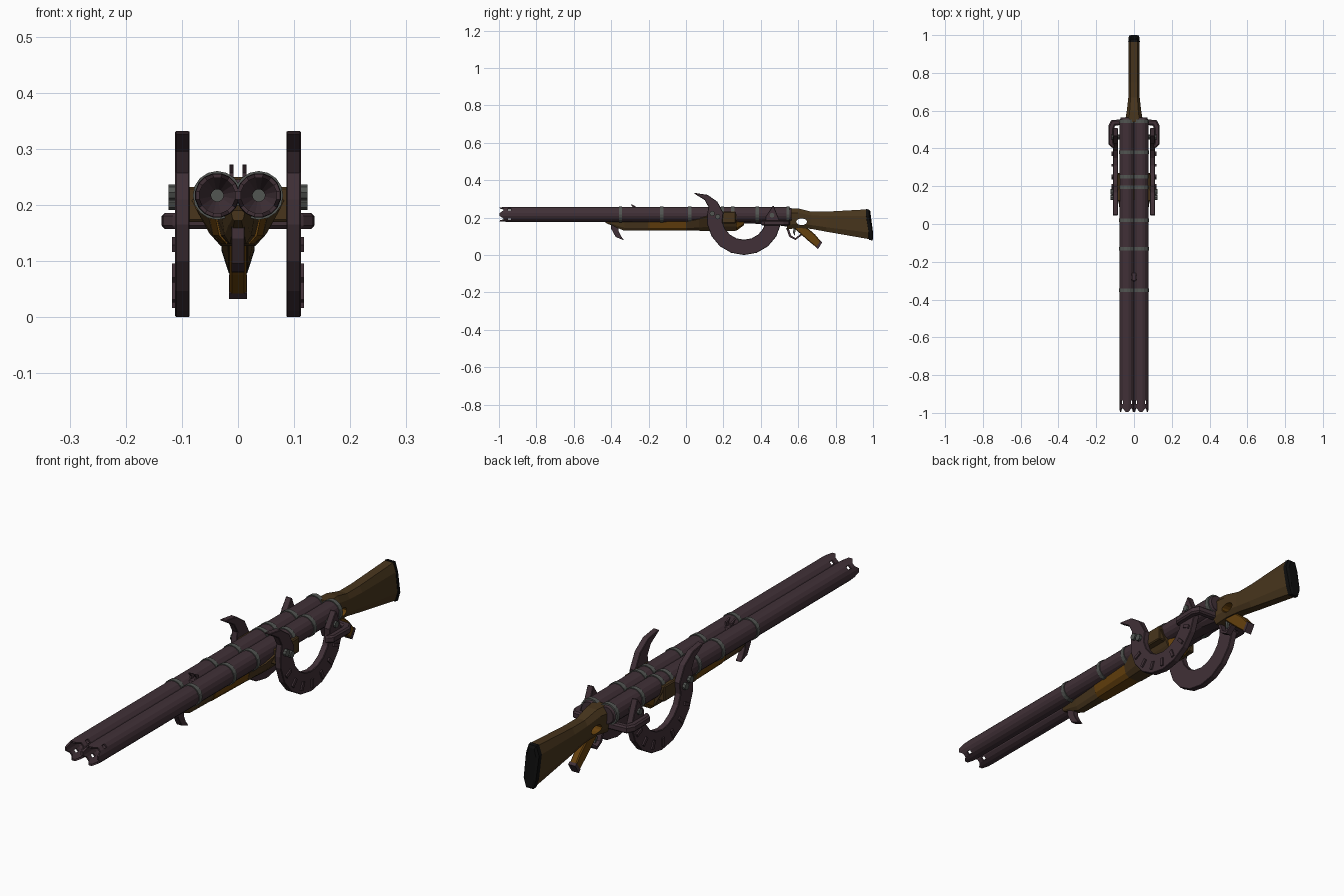
import bpy, bmesh
from math import sin, cos, pi, radians
from mathutils import Matrix

cube = bpy.data.objects.get("Cube")
if cube:
    bpy.data.objects.remove(cube, do_unlink=True)


def material(name, rgb):
    m = bpy.data.materials.new(name)
    m.use_nodes = True
    m.diffuse_color = (*rgb, 1)
    bsdf = next(n for n in m.node_tree.nodes if n.type == 'BSDF_PRINCIPLED')
    bsdf.inputs["Base Color"].default_value = (*rgb, 1)
    return m


PLUM = material("plum metal", (.052, .03, .038))
GREY = material("grey steel", (.085, .092, .085))
BROWN = material("dark walnut", (.065, .036, .012))
ORANGE = material("amber wood", (.13, .052, .004))
BLACK = material("black rubber", (.004, .004, .004))


def finish(name, bm, mat, bevel=0):
    bmesh.ops.recalc_face_normals(bm, faces=bm.faces)
    me = bpy.data.meshes.new(name)
    bm.to_mesh(me)
    bm.free()
    me.materials.append(mat)
    ob = bpy.data.objects.new(name, me)
    bpy.context.collection.objects.link(ob)
    if bevel:
        mod = ob.modifiers.new("bevel", 'BEVEL')
        mod.width, mod.segments, mod.limit_method = bevel, 1, 'ANGLE'
        mod.angle_limit = radians(60)
    return ob


def skin(bm, rings, caps=True):
    """Join closed rings of points with quads."""
    rows = [[bm.verts.new(p) for p in ring] for ring in rings]
    n = len(rows[0])
    for a, b in zip(rows, rows[1:]):
        for i in range(n):
            bm.faces.new((a[i], a[(i + 1) % n], b[(i + 1) % n], b[i]))
    if caps:
        bm.faces.new(rows[0])
        bm.faces.new(rows[-1])


def loft(name, sections, mat):
    """Sections along y: y, top half width, bottom half width, top z, bottom z, tilt."""
    rings = []
    for y, w, wb, zt, zb, tilt in sections:
        c = .22 * (zt - zb)
        half = [(w * .6, y, zt), (w, y, zt - c),
                (wb, y + tilt, zb + c), (wb * .6, y + tilt, zb)]
        rings.append(half + [(-x, q, z) for x, q, z in reversed(half)])
    bm = bmesh.new()
    skin(bm, rings)
    return finish(name, bm, mat)


def strip(name, a, b, lo, hi, mat, axis="x", bevel=0):
    """Band between two edge paths, given thickness along one axis."""
    def place(p, h):
        return (h, *p) if axis == "x" else (*p, h)
    bm = bmesh.new()
    skin(bm, [[place(p, lo), place(q, lo), place(q, hi), place(p, hi)]
              for p, q in zip(a, b)])
    return finish(name, bm, mat, bevel)


def cylinder(name, pos, r, depth, mat, axis, sides=16, scale_z=1):
    bm = bmesh.new()
    bmesh.ops.create_cone(bm, cap_ends=True, segments=sides, radius1=r, radius2=r, depth=depth)
    turn = Matrix.Rotation(pi / 2, 4, 'Y' if axis == "x" else 'X')
    bm.transform(Matrix.Translation(pos) @ Matrix.Diagonal((1, 1, scale_z, 1)) @ turn)
    return finish(name, bm, mat)


BARREL_X, BARREL_Z, SIDES = .037, .217, 16


def barrel_ring(x, y, r, notch=0):
    pts = []
    for i in range(SIDES):
        t = (i - .5) * 2 * pi / SIDES
        pts.append((x + r * cos(t), y + notch * (1 - cos(4 * t)), BARREL_Z + r * sin(t)))
    return pts


def barrel(side, x):
    # Crowned tube with four diagonal muzzle ports
    bm = bmesh.new()
    stations = [(-1, .039, .014), (-.953, .04, 0), (-.935, .04, 0), (.55, .04, 0), (.565, .03, 0)]
    skin(bm, [barrel_ring(x, *s) for s in stations], caps=False)
    bm.faces.ensure_lookup_table()
    ports = [bm.faces[SIDES + i] for i in (2, 6, 10, 14)]
    bmesh.ops.delete(bm, geom=ports, context='FACES')
    ob = finish(side + "_barrel", bm, PLUM)
    mod = ob.modifiers.new("wall", 'SOLIDIFY')
    mod.thickness, mod.offset = .007, -1
    # Funnel inside the bore and closed breech
    bm = bmesh.new()
    skin(bm, [barrel_ring(x, -.92, .034), barrel_ring(x, -.87, .011), barrel_ring(x, -.8, .011)], False)
    finish(side + "_bore", bm, PLUM)
    cylinder(side + "_breech", (x, .5, BARREL_Z), .034, .13, PLUM, "y")
    for k, y in enumerate((-.35, -.13, .02, .195, .25, .38, .545)):
        cylinder(f"{side}_band_{k}", (x, y, BARREL_Z), .0435, .018, GREY, "y")


barrel("left", BARREL_X)
barrel("right", -BARREL_X)

# Wooden fore-end, receiver and metal action
loft("fore_end_tip", [(-.43, .012, .01, .19, .172, 0), (-.38, .02, .018, .2, .15, 0),
                      (-.33, .03, .024, .2, .13, 0), (-.2, .04, .03, .2, .13, 0)], BROWN)
loft("fore_end_grip", [(-.2, .042, .034, .2, .13, 0), (0, .052, .044, .2, .13, 0)], ORANGE)
loft("receiver", [(0, .052, .044, .19, .13, 0), (.07, .075, .05, .21, .13, 0),
                  (.13, .084, .052, .235, .127, 0), (.27, .084, .052, .235, .13, 0)], BROWN)
loft("receiver_tail", [(.27, .05, .045, .19, .13, 0), (.31, .035, .03, .19, .16, 0)], ORANGE)
loft("action", [(.28, .04, .03, .21, .17, 0), (.45, .05, .04, .21, .165, 0),
                (.555, .052, .042, .23, .15, 0)], PLUM)

# Shoulder stock with thumbhole
stock = loft("stock", [(.54, .048, .044, .25, .137, 0), (.6, .038, .035, .249, .145, 0),
                       (.67, .03, .03, .232, .14, 0), (.75, .03, .03, .232, .125, 0),
                       (.965, .03, .028, .244, .085, .015)], BROWN)
hole = cylinder("thumbhole_cutter", (0, .618, .178), .029, .3, ORANGE, "x", 12, .62)
stock.data.materials.append(ORANGE)
mod = stock.modifiers.new("thumbhole", 'BOOLEAN')
mod.object, mod.operation, mod.solver = hole, 'DIFFERENCE', 'EXACT'
mod.material_mode = 'TRANSFER'
bpy.context.view_layer.objects.active = stock
bpy.ops.object.modifier_apply(modifier=mod.name)
bpy.data.objects.remove(hole, do_unlink=True)
loft("butt_pad", [(.963, .031, .029, .246, .081, .015), (.978, .029, .027, .244, .078, .018),
                  (.985, .02, .018, .235, .086, .015)], BLACK)

# Lever grip, trigger guard and trigger
strip("lever_grip", [(.56, .16), (.61, .115), (.655, .075), (.70, .038)],
      [(.62, .155), (.655, .14), (.69, .11), (.722, .072)], -.015, .015, ORANGE, bevel=.004)
strip("lever_cap", [(.695, .042), (.706, .032)], [(.719, .076), (.728, .068)], -.016, .016, PLUM)
strip("trigger_guard", [(.535, .145), (.552, .098), (.585, .08), (.625, .11)],
      [(.548, .145), (.562, .104), (.585, .091), (.615, .115)], -.012, .012, PLUM)
strip("trigger", [(.575, .145), (.572, .12), (.582, .103)],
      [(.59, .145), (.583, .12), (.584, .103)], -.005, .005, GREY)

# Hook below the fore-end and sight claws on top
strip("front_hook", [(-.40, .18), (-.40, .14), (-.375, .096), (-.335, .08)],
      [(-.36, .17), (-.36, .128), (-.348, .102), (-.333, .082)], -.012, .012, PLUM, bevel=.003)
strip("sight_base", [(-.31, .225), (-.3, .245)], [(-.25, .225), (-.26, .245)], -.014, .014, PLUM)
for side, s in (("left", 1), ("right", -1)):
    strip(side + "_sight_claw", [(-.29, .24), (-.285, .257), (-.296, .271)],
          [(-.268, .24), (-.271, .262), (-.294, .272)], s * .008, s * .015, PLUM)

# Side crescents, each with a claw tip and a rear spike
CY, CZ = .31, .2


def arc(r, lo=-170, hi=-10, n=9):
    return [(CY + r * cos(radians(lo + (hi - lo) * i / (n - 1))),
             CZ + r * sin(radians(lo + (hi - lo) * i / (n - 1)))) for i in range(n)]


outer = [(.045, .328), (.10, .294), (.12, .257), (.112, .21)] + arc(.2) + [(.49, .21), (.469, .262)]
inner = [(.047, .332), (.115, .322), (.168, .285), (.2, .225)] + arc(.118) + [(.425, .205), (.465, .264)]
for side, s in (("left", 1), ("right", -1)):
    strip(side + "_crescent", outer, inner, s * .086, s * .112, PLUM, bevel=.006)
    for k, (p, q) in enumerate(zip(arc(.184, -155, -25, 7), arc(.15, -155, -25, 7))):
        dy, dz = (p[1] - q[1]) * .2, (q[0] - p[0]) * .2
        strip(f"{side}_ridge_{k}", [(p[0] - dy, p[1] - dz), (p[0] + dy, p[1] + dz)],
              [(q[0] - dy, q[1] - dz), (q[0] + dy, q[1] + dz)], s * .11, s * .118, PLUM)
    # Mounting block, bolts and rear bracket
    strip(side + "_mount", [(.12, .17), (.265, .17)], [(.12, .232), (.265, .232)],
          s * .05, s * .09, BROWN, bevel=.004)
    for k, (y, z) in enumerate(((.14, .222), (.17, .205))):
        cylinder(f"{side}_bolt_{k}", (s * .11, y, z), .014, .028, GREY, "x", 8)
    strip(side + "_bracket",
          [(s * x, y) for x, y in ((.112, .40), (.134, .42), (.136, .52), (.12, .55), (.03, .556))],
          [(s * x, y) for x, y in ((.10, .405), (.108, .43), (.108, .5), (.1, .522), (.03, .525))],
          .157, .186, PLUM, axis="z", bevel=.006)
    cylinder(side + "_pivot", (s * .095, .46, .213), .013, .05, GREY, "x", 8)
